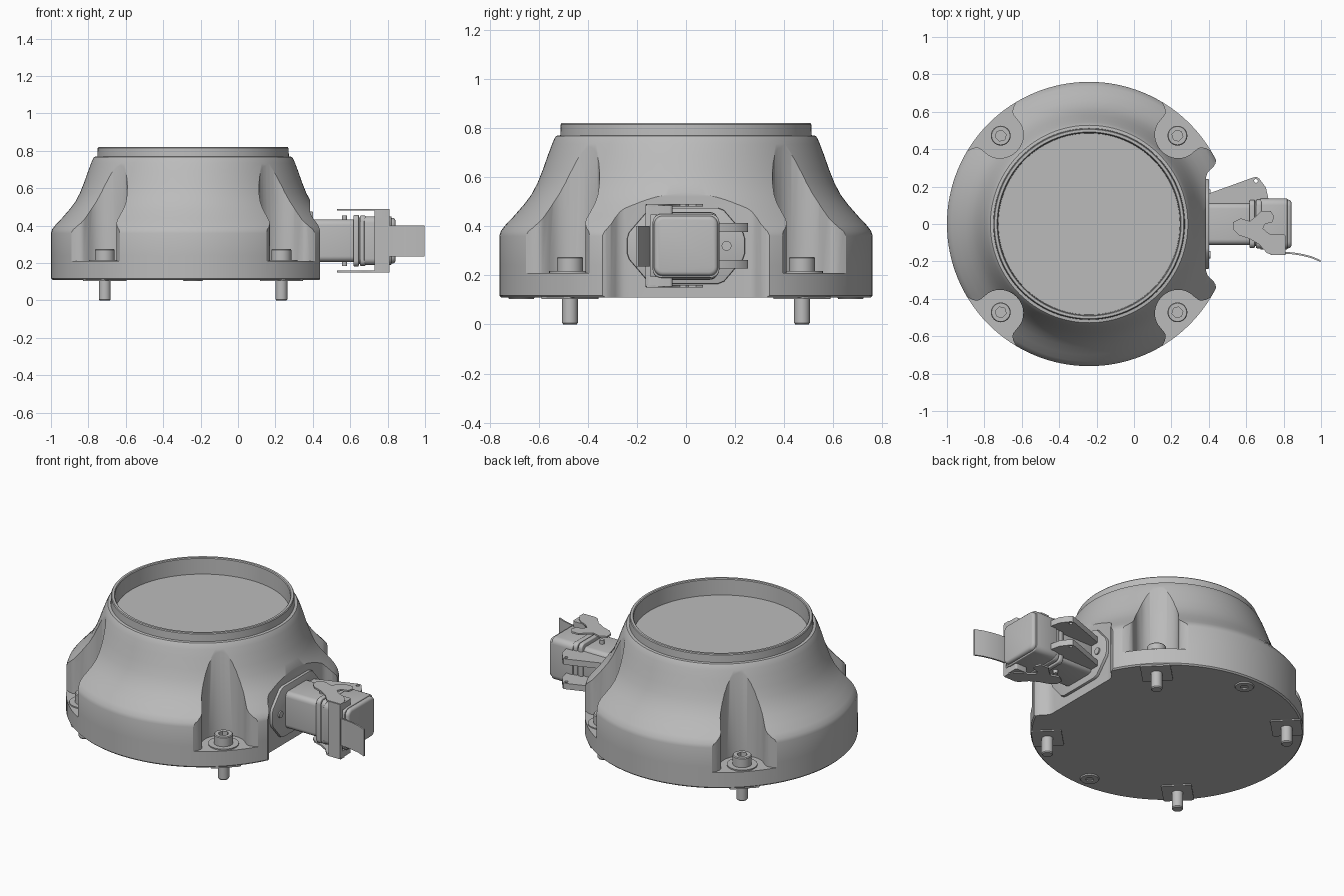
import bpy, bmesh
from math import sin, cos, pi, radians
from mathutils import Matrix, Vector

if "Cube" in bpy.data.objects:
    bpy.data.objects.remove(bpy.data.objects["Cube"], do_unlink=True)

grey = bpy.data.materials.new("plain_grey")
grey.use_nodes = True
grey.diffuse_color = (0.5, 0.5, 0.5, 1)
grey.node_tree.nodes["Principled BSDF"].inputs["Base Color"].default_value = (0.5, 0.5, 0.5, 1)

CX, CZ = -0.24, 0.32          # housing axis in x, connector axis in z
ALONG_X = Matrix(((0, 0, 1, 0), (1, 0, 0, 0), (0, 1, 0, CZ), (0, 0, 0, 1)))
parts = []


def make_object(name, bm, matrix=None):
    bmesh.ops.recalc_face_normals(bm, faces=bm.faces)
    if matrix:
        bm.transform(matrix)
    mesh = bpy.data.meshes.new(name)
    bm.to_mesh(mesh)
    bm.free()
    mesh.materials.append(grey)
    obj = bpy.data.objects.new(name, mesh)
    bpy.context.collection.objects.link(obj)
    parts.append(obj)
    return obj


def prism(name, outline, low, high, matrix=None):
    """Extrude a flat outline from low to high."""
    bm = bmesh.new()
    face = bm.faces.new([bm.verts.new((a, b, low)) for a, b in outline])
    new = bmesh.ops.extrude_face_region(bm, geom=[face])["geom"]
    bmesh.ops.translate(bm, vec=(0, 0, high - low),
                        verts=[v for v in new if isinstance(v, bmesh.types.BMVert)])
    return make_object(name, bm, matrix)


def lathe(name, profile, steps, matrix):
    """Turn a radius/height profile about the z axis."""
    bm = bmesh.new()
    verts = [bm.verts.new((r, 0, z)) for r, z in profile]
    edges = [bm.edges.new(pair) for pair in zip(verts, verts[1:])]
    bmesh.ops.spin(bm, geom=verts + edges, cent=(0, 0, 0), axis=(0, 0, 1),
                   angle=2 * pi, steps=steps, use_duplicate=False)
    bmesh.ops.remove_doubles(bm, verts=bm.verts, dist=0.0001)
    return make_object(name, bm, matrix)


def circle(r, n=24, a0=0.0):
    return [(r * cos(a0 + 2 * pi * i / n), r * sin(a0 + 2 * pi * i / n)) for i in range(n)]


def rounded_rect(w, h, r, n=5):
    """Outline of a centred rectangle with half sizes w, h."""
    pts = []
    for k, (sx, sy) in enumerate(((1, 1), (-1, 1), (-1, -1), (1, -1))):
        for i in range(n + 1):
            a = pi / 2 * (k + i / n)
            pts.append((sx * (w - r) + r * cos(a), sy * (h - r) + r * sin(a)))
    return pts


def apply_modifier(obj, kind, **settings):
    mod = obj.modifiers.new(kind.title(), kind)
    for key, value in settings.items():
        setattr(mod, key, value)
    bpy.context.view_layer.objects.active = obj
    bpy.ops.object.modifier_apply(modifier=mod.name)


def cut(obj, cutter):
    apply_modifier(obj, "BOOLEAN", operation="DIFFERENCE", solver="EXACT", object=cutter)
    parts.remove(cutter)
    bpy.data.objects.remove(cutter, do_unlink=True)


def soften(obj, width, segments=3):
    apply_modifier(obj, "BEVEL", width=width, segments=segments,
                   limit_method="ANGLE", angle_limit=radians(50))


# Flared round housing with a shallow cup on top
centre = Matrix.Translation((CX, 0, 0))
housing = lathe("housing", [
    (0, .11), (.752, .11), (.76, .118), (.76, .24), (.76, .36), (.754, .38), (.735, .405),
    (.70, .442), (.66, .488), (.63, .528), (.605, .575), (.583, .63), (.562, .69),
    (.545, .735), (.535, .758), (.528, .768), (.512, .77), (.51, .815), (.506, .82),
    (.492, .82), (.488, .815), (.485, .72), (0, .72)], 128, centre)

# Corner pockets for the bolts: round inner end, flared mouth
half = [(.665 - .115 * cos(a), .122 * sin(a)) for a in (pi / 2 * i / 8 for i in range(9))]
half += [(.70, .126), (.715, .135), (.728, .155), (.736, .18), (.745, .205), (.9, .22)]
pocket = half[::-1] + [(u, -v) for u, v in half[1:]]
corners = [centre @ Matrix.Rotation(radians(45 + 90 * i), 4, "Z") for i in range(4)]
for m in corners:
    cut(housing, prism("pocket_cutter", pocket, .21, 1.0, m))

# Flat recess for the side connector
half = [(.385, .25), (.391, .27), (.405, .288), (.425, .305), (.436, .325), (.442, .355), (.7, .37)]
cut(housing, prism("recess_cutter", half + [(x, -y) for x, y in half[::-1]], 0, 1))

# Socket head bolts, washers and foot pads
bolt = lathe("bolt", [(0, 0), (.027, 0), (.032, .006), (.032, .20), (.053, .20), (.053, .27),
                      (.049, .275), (0, .275)], 32, None)
cut(bolt, prism("hex_cutter", circle(.03, 6), .24, .3))
parts.remove(bolt)
for i, m in enumerate(corners):
    place = m @ Matrix.Translation((.668, 0, 0))
    copy = bolt.copy()
    copy.name = f"bolt_{i + 1}"
    copy.matrix_world = place
    bpy.context.collection.objects.link(copy)
    parts.append(copy)
    prism("washer", circle(.085, 32), .20, .217, place)
    prism("foot_pad", rounded_rect(.085, .085, .012), .103, .12, place)
bpy.data.objects.remove(bolt, do_unlink=True)

# Small round bosses under the front and back
for side in (-1, 1):
    lathe("round_boss", [(.022, .112), (.022, .103), (.05, .103), (.055, .112)], 32,
          Matrix.Translation((CX, side * .67, 0)))

# Connector flange and its screws
half = [(.24, .03), (.232, .055), (.155, .145), (.13, .155)]
right = [(y, -z) for y, z in half[::-1]] + half
soften(prism("connector_flange", right + [(-y, -z) for y, z in right], .37, .402, ALONG_X), .006, 2)
for side in (-1, 1):
    prism("flange_screw", circle(.02, 20), .39, .41,
          Matrix.Translation((0, side * .165, 0)) @ ALONG_X)

# Connector body, collars and end cap
for name, w, h, r, x0, x1, edge in (
        ("connector_body", .112, .113, .03, .39, .64, .004),
        ("inner_collar", .128, .138, .03, .618, .646, .006),
        ("collar_seal", .118, .125, .03, .64, .66, .003),
        ("outer_collar", .13, .135, .03, .652, .682, .006),
        ("end_cap", .136, .13, .035, .675, .82, .004),
        ("cap_end", .13, .122, .035, .80, .842, .016)):
    soften(prism(name, rounded_rect(w, h, r), x0, x1, ALONG_X), edge)

# Hinge plates on one side, locking pins above and below
hinge = [(.40, .10), (.40, .163), (.635, .248), (.655, .252), (.67, .242), (.705, .195), (.72, .13), (.70, .10)]
for side in (-1, 1):
    z = CZ + side * .075
    plate = prism("hinge_plate", hinge, z - .018, z + .018)
    cut(plate, prism("hole_cutter", [(x + .652, y + .23) for x, y in circle(.01, 16)], z - .1, z + .1))
    ends = sorted((CZ + side * .10, CZ + side * .135))
    prism("lock_pin", circle(.014, 16), *ends, Matrix.Translation((.57, 0, 0)))

# Latch: two curved arms, a back plate and a bent pull tab
arm = [(.53, .01), (.53, -.03), (.56, -.06), (.62, -.08), (.67, -.11), (.71, -.155), (.73, -.162),
       (.81, -.16), (.81, -.125), (.79, -.09), (.76, -.065), (.72, -.05), (.69, -.025), (.70, .0),
       (.74, .01), (.75, .04), (.73, .07), (.68, .07), (.65, .04), (.62, .015), (.57, .03)]
for side in (-1, 1):
    z = CZ + side * .165
    prism("latch_arm", arm, z - .005, z + .005)
    prism("latch_cheek", rounded_rect(.04, .055, .012), z - .04 * side, z,
          Matrix.Translation((.77, -.11, 0)))
prism("latch_back", rounded_rect(.04, .168, .012), .145, .165,
      Matrix(((1, 0, 0, .77), (0, 0, -1, 0), (0, 1, 0, CZ), (0, 0, 0, 1))))

path = [(.73, -.158), (.80, -.154), (.85, -.157), (.90, -.165), (.95, -.178), (.997, -.198)]
tab = [(x, y + .005) for x, y in path] + [(x, y - .005) for x, y in path[::-1]]
prism("pull_tab", tab, .235, .40)

# Smooth the curves and keep the edges crisp
bpy.ops.object.select_all(action="DESELECT")
for obj in parts:
    obj.select_set(True)
bpy.context.view_layer.objects.active = parts[0]
bpy.ops.object.shade_smooth_by_angle(angle=radians(32))
